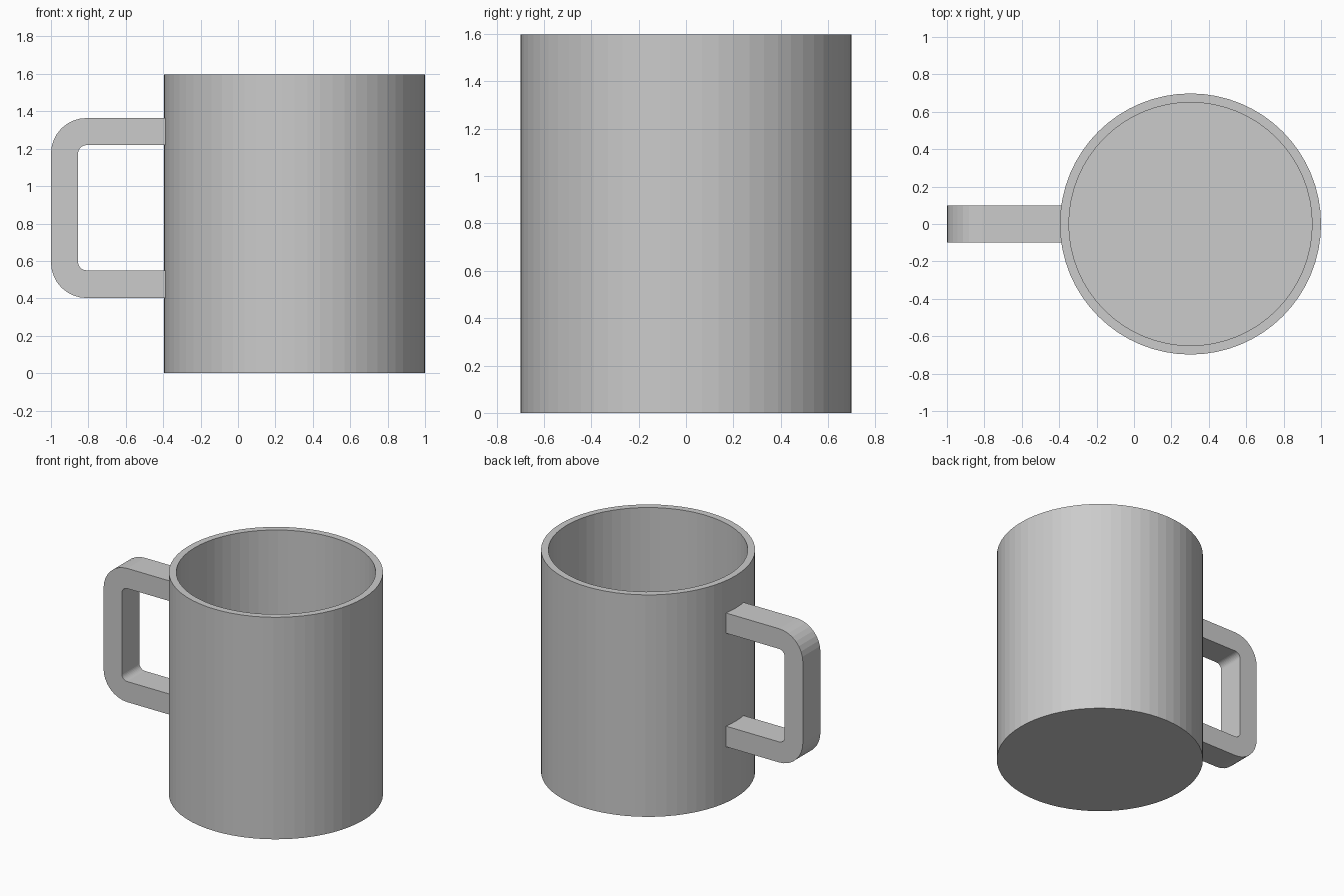
import bpy, bmesh, math

if "Cube" in bpy.data.objects:
    bpy.data.objects.remove(bpy.data.objects["Cube"])

CX, R_OUT, R_IN, H, FLOOR = 0.302, 0.698, 0.65, 1.597, 0.05
SIDES = 64


def make_object(name, bm):
    bmesh.ops.recalc_face_normals(bm, faces=bm.faces)
    mesh = bpy.data.meshes.new(name)
    bm.to_mesh(mesh)
    bm.free()
    obj = bpy.data.objects.new(name, mesh)
    bpy.context.collection.objects.link(obj)
    return obj


def bridge(bm, a, b, closed=True):
    n = len(a)
    for i in range(n if closed else n - 1):
        j = (i + 1) % n
        bm.faces.new((a[i], a[j], b[j], b[i]))


# Cup body: hollow cylinder with a closed floor
bm = bmesh.new()
rings = []
for r, z in [(R_OUT, 0), (R_OUT, H), (R_IN, H), (R_IN, FLOOR)]:
    rings.append([bm.verts.new((CX + r * math.cos(2 * math.pi * i / SIDES),
                                r * math.sin(2 * math.pi * i / SIDES), z))
                  for i in range(SIDES)])
for a, b in zip(rings, rings[1:]):
    bridge(bm, a, b)
bm.faces.new(rings[0])
bm.faces.new(rings[-1])
make_object("cup_body", bm)


# Handle: C-shaped bar with rounded corners, running into the cup wall
def c_path(x_left, z_low, z_high, radius, x_end=-0.37, steps=8):
    pts = [(x_end, z_high)]
    for cz, start in [(z_high - radius, 90), (z_low + radius, 180)]:
        for i in range(steps + 1):
            t = math.radians(start + 90 * i / steps)
            pts.append((x_left + radius + radius * math.cos(t),
                        cz + radius * math.sin(t)))
    return pts + [(x_end, z_low)]


outer = c_path(-1.0, 0.402, 1.364, 0.19)
inner = c_path(-0.855, 0.55, 1.219, 0.045)
bm = bmesh.new()
strips = [[bm.verts.new((x, y, z)) for x, z in path]
          for path, y in [(outer, -0.1), (outer, 0.1), (inner, 0.1), (inner, -0.1)]]
for k in range(4):
    bridge(bm, strips[k], strips[(k + 1) % 4], closed=False)
for end in (0, -1):
    bm.faces.new([s[end] for s in strips])
make_object("handle", bm)
